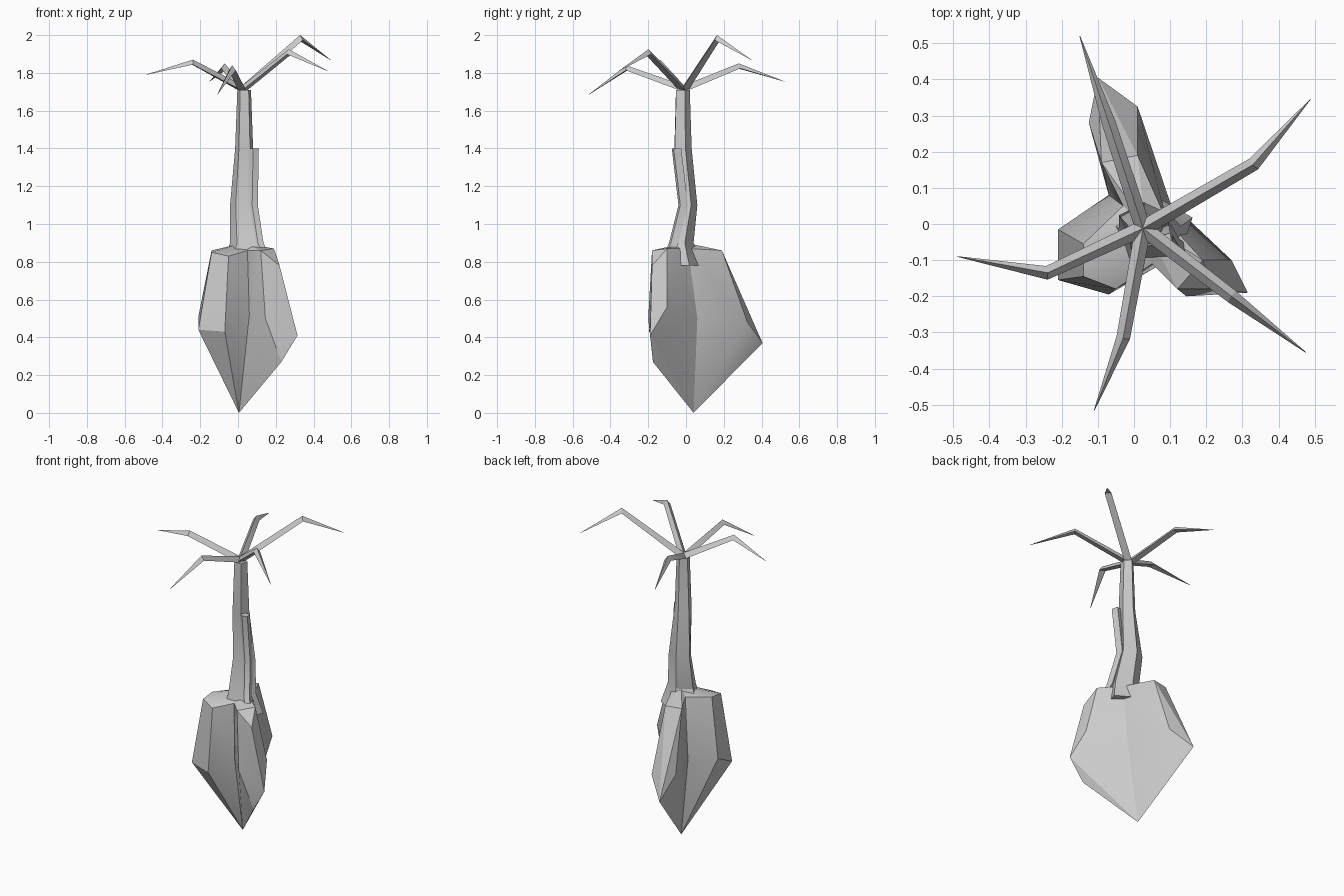
import bpy, bmesh, math
from mathutils import Vector

if "Cube" in bpy.data.objects:
    bpy.data.objects.remove(bpy.data.objects["Cube"], do_unlink=True)

grey = bpy.data.materials.new("pale grey")
grey.use_nodes = True
grey.diffuse_color = (0.6, 0.6, 0.6, 1)
grey.node_tree.nodes["Principled BSDF"].inputs["Base Color"].default_value = (0.6, 0.6, 0.6, 1)


def finish(name, bm, angle):
    """Turn a bmesh into a named, shaded object."""
    bmesh.ops.recalc_face_normals(bm, faces=bm.faces)
    mesh = bpy.data.meshes.new(name)
    bm.to_mesh(mesh)
    bm.free()
    mesh.materials.append(grey)
    obj = bpy.data.objects.new(name, mesh)
    bpy.context.collection.objects.link(obj)
    bpy.ops.object.select_all(action="DESELECT")
    obj.select_set(True)
    bpy.context.view_layer.objects.active = obj
    bpy.ops.object.shade_smooth_by_angle(angle=math.radians(angle))
    return obj


def hull(name, points):
    """Faceted lump wrapped around a few corner points."""
    bm = bmesh.new()
    for p in points:
        bm.verts.new(p)
    result = bmesh.ops.convex_hull(bm, input=bm.verts)
    inner = [g for g in result["geom_interior"] if isinstance(g, bmesh.types.BMVert)]
    bmesh.ops.delete(bm, geom=inner, context="VERTS")
    bmesh.ops.dissolve_limit(bm, angle_limit=math.radians(4), verts=bm.verts, edges=bm.edges)
    finish(name, bm, 25)


def loft(name, rings):
    """Skin between rings with equal point counts; caps both ends."""
    bm = bmesh.new()
    loops = [[bm.verts.new(p) for p in ring] for ring in rings]
    for a, b in zip(loops, loops[1:]):
        for i in range(len(a)):
            j = (i + 1) % len(a)
            bm.faces.new((a[i], a[j], b[j], b[i]))
    bm.faces.new(loops[0])
    bm.faces.new(loops[-1])
    finish(name, bm, 25)


# Bulb: three lobes meeting in shared valleys and one bottom point
tip = (0.005, 0.04, 0)
valley_front = [(0.06, -0.12, 0.52), (0.05, -0.11, 0.86)]
valley_right = [(0.1, 0.06, 0.5), (0.09, 0.01, 0.87)]
valley_back = [(-0.07, 0.08, 0.5), (-0.03, 0.05, 0.87)]
core = [tip, (0.03, 0, 0.9)]

hull("left_lobe", core + valley_front + valley_back + [
    (-0.14, -0.055, 0.86), (-0.14, -0.145, 0.85), (-0.05, -0.18, 0.83),
    (-0.21, -0.015, 0.51), (-0.21, -0.155, 0.44), (-0.07, -0.195, 0.43),
    (-0.14, -0.1, 0.31)])
hull("right_lobe", core + valley_front + valley_right + [
    (0.12, -0.18, 0.86), (0.22, -0.18, 0.78), (0.19, -0.1, 0.87),
    (0.145, -0.2, 0.5), (0.315, -0.19, 0.41), (0.27, -0.1, 0.56),
    (0.23, -0.175, 0.27)])
hull("back_lobe", core + valley_back + valley_right + [
    (0.01, 0.19, 0.86), (-0.09, 0.17, 0.86), (0.01, 0.325, 0.48),
    (-0.125, 0.28, 0.5), (-0.1, 0.405, 0.37)])


# Stem: five-sided, gently bent, flaring into the bulb
def stem_ring(cx, cy, z, rx, ry):
    turns = [math.radians(20 + 72 * k) for k in range(5)]
    return [(cx + rx * math.cos(t), cy + ry * math.sin(t), z) for t in turns]


loft("stem", [stem_ring(*r) for r in (
    (0.04, -0.02, 0.78, 0.13, 0.11), (0.045, -0.03, 0.9, 0.09, 0.07),
    (0.03, 0.01, 1.1, 0.075, 0.05), (0.033, -0.02, 1.4, 0.05, 0.05),
    (0.033, -0.02, 1.71, 0.038, 0.04))])

# Raised rib on the side of the stem, ending in a small step
loft("stem_rib", [[(x - 0.08, y, z), (x - 0.03, y - 0.03, z), (x, y - 0.02, z), (x - 0.01, y + 0.02, z)]
                  for x, y, z in ((0.17, -0.09, 0.82), (0.135, -0.06, 0.9),
                                  (0.105, -0.01, 1.1), (0.11, -0.045, 1.4))])

# Five bent, three-sided leaves radiating from the top of the stem
hub = Vector((0.025, -0.012, 1.715))
leaves = {
    "leaf_back_left": ((0.33, 0.165, 1.985), (0.488, 0.345, 1.87)),
    "leaf_back": ((-0.07, 0.28, 1.835), (-0.15, 0.52, 1.755)),
    "leaf_right": ((-0.24, -0.135, 1.855), (-0.488, -0.09, 1.79)),
    "leaf_front_left": ((0.27, -0.2, 1.91), (0.475, -0.355, 1.81)),
    "leaf_front": ((-0.03, -0.315, 1.825), (-0.11, -0.515, 1.685)),
}


def leaf_ring(centre, heading, r):
    side = heading.cross(Vector((0, 0, 1))).normalized()
    up = side.cross(heading).normalized()
    return [centre + up * r * 0.8, centre + side * r - up * r * 0.6, centre - side * r - up * r * 0.6]


for name, (elbow, end) in leaves.items():
    elbow, end = Vector(elbow), Vector(end)
    first, second = (elbow - hub).normalized(), (end - elbow).normalized()
    loft(name, [leaf_ring(hub, first, 0.022),
                leaf_ring(elbow, (first + second).normalized(), 0.019),
                leaf_ring(end, second, 0.001)])
